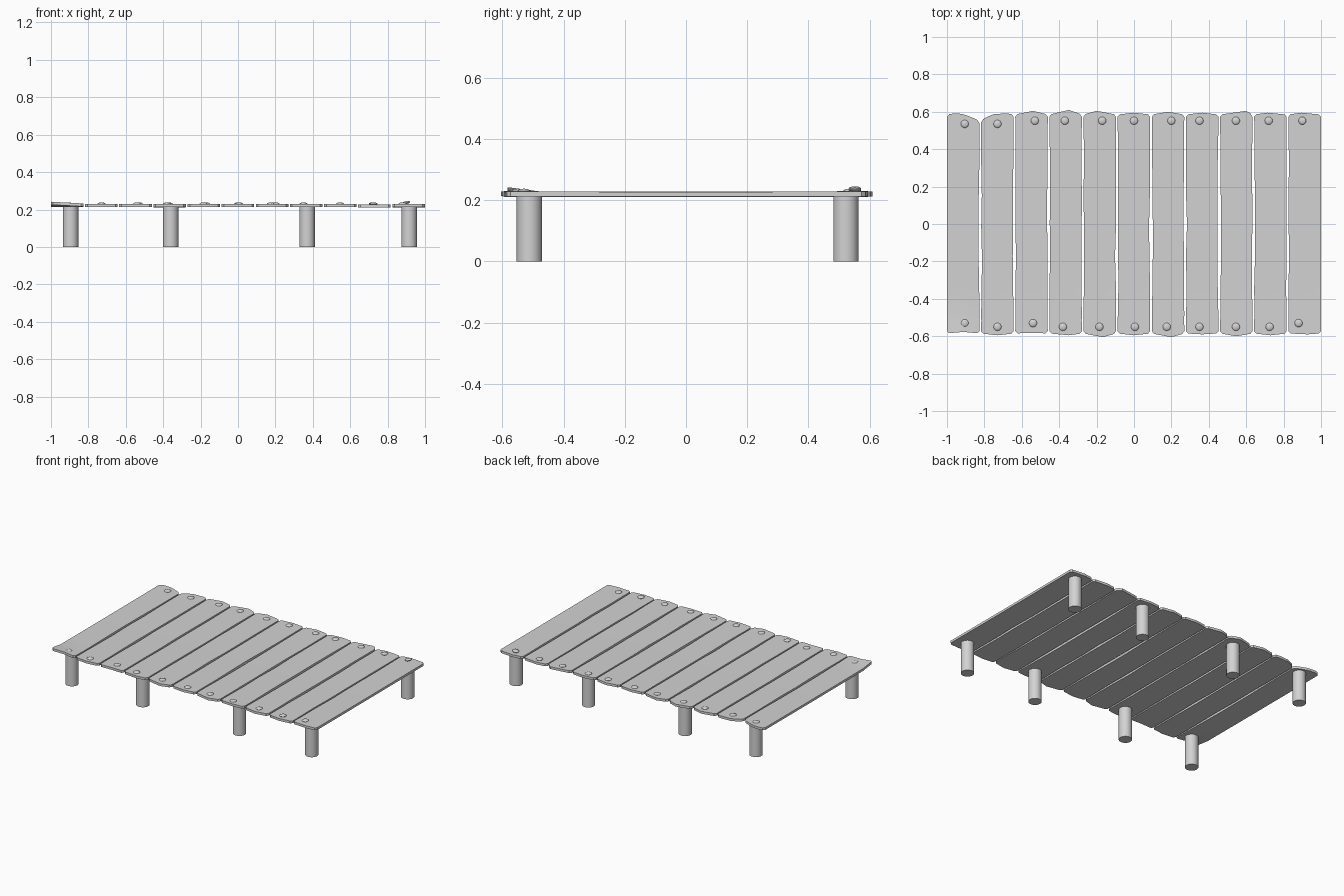
import bpy, bmesh, math, random
from mathutils import Matrix

random.seed(4)
cube = bpy.data.objects.get("Cube")
if cube:
    bpy.data.objects.remove(cube, do_unlink=True)

grey = bpy.data.materials.new("weathered grey")
grey.use_nodes = True
colour = (0.65, 0.65, 0.65, 1)
grey.diffuse_color = colour
grey.node_tree.nodes["Principled BSDF"].inputs["Base Color"].default_value = colour

COUNT, PITCH, WIDTH = 11, 0.1825, 0.174
TOP, THICK, CORNER = 0.23, 0.016, 0.585


def finish(bm, name, smooth=True):
    bmesh.ops.recalc_face_normals(bm, faces=bm.faces)
    mesh = bpy.data.meshes.new(name)
    bm.to_mesh(mesh)
    bm.free()
    mesh.materials.append(grey)
    obj = bpy.data.objects.new(name, mesh)
    bpy.context.collection.objects.link(obj)
    if smooth:
        bpy.ops.object.select_all(action='DESELECT')
        obj.select_set(True)
        bpy.context.view_layer.objects.active = obj
        bpy.ops.object.shade_smooth_by_angle(angle=math.radians(35))
    return obj


def end_y(u, peak_at, rise):
    """Pointed, hand-cut plank end with clipped corners."""
    slope = u / peak_at if u < peak_at else (1 - u) / (1 - peak_at)
    clip = 0.012 if u in (0, 1) else 0
    return CORNER + rise * slope - clip


# Peak position across the plank and its rise, at the back and front ends
back_ends = [(.2, .006), (.8, .006), (.55, .02), (.6, .025), (.4, .02), (.5, .01),
             (.5, .015), (.5, .01), (.8, .02), (.4, .01), (.4, .01)]
front_ends = [(.5, -.008), (.5, .01), (.5, -.003), (.6, .01), (.6, .02), (.5, .01),
              (.6, .02), (.5, .005), (.5, .015), (.5, .01), (.6, .005)]


def plank(i):
    x0 = -1 + i * PITCH
    columns = [0, .07, .2, .4, .5, .6, .8, .93, 1]
    rows = [0, .02, .05, .08, .2, .35, .5, .65, .8, .95, 1]
    lower = 0.003 if i == 9 else random.uniform(0, 0.0015)
    bm = bmesh.new()
    grid = []
    for v in rows:
        middle = 4 * v * (1 - v)
        left = random.uniform(0, .006) * middle if i else 0
        right = random.uniform(0, .006) * middle if i < COUNT - 1 else 0
        line = []
        for u in columns:
            x = x0 + left + (WIDTH - left - right) * u
            back, front = end_y(u, *back_ends[i]), -end_y(u, *front_ends[i])
            # Worn notch shared by the first two planks at the back
            if i == 0:
                back -= 0.035 * max(0, (u - .4) / .6) ** 1.5
            elif i == 1:
                back -= 0.03 * max(0, 1 - u / .35)
            y = front + (back - front) * v
            z = TOP - lower - 0.001 * middle
            if i == 0:  # curled front corner
                z += 0.012 * (1 - .8 * u) * max(0, 1 - v / .08)
            line.append(bm.verts.new((x, y, z)))
        grid.append(line)
    for a, b in zip(grid, grid[1:]):
        for k in range(len(columns) - 1):
            bm.faces.new((a[k], a[k + 1], b[k + 1], b[k]))
    extruded = bmesh.ops.extrude_face_region(bm, geom=bm.faces[:])
    lower_verts = [g for g in extruded["geom"] if isinstance(g, bmesh.types.BMVert)]
    bmesh.ops.translate(bm, verts=lower_verts, vec=(0, 0, -THICK))
    finish(bm, f"plank_{i + 1}")


def nail(name, x, y, z=TOP, tilt=0):
    """Flattened domed nail head."""
    bm = bmesh.new()
    place = (Matrix.Translation((x, y, z)) @ Matrix.Rotation(tilt, 4, 'Y')
             @ Matrix.Diagonal((.021, .021, .008, 1)))
    bmesh.ops.create_uvsphere(bm, u_segments=16, v_segments=8, radius=1, matrix=place)
    finish(bm, name)


for i in range(COUNT):
    plank(i)

# Nail heads along both ends
back_x = [-.905, -.73, -.53, -.37, -.17, 0, .2, .35, .545, .72, .9]
front_x = [-.905, -.73, -.54, -.38, -.185, .005, .175, .35, .545, .725, .88]
for i, (bx, fx) in enumerate(zip(back_x, front_x)):
    loose = i == COUNT - 1
    nail(f"back_nail_{i + 1}", bx, .535 if i < 2 else .552,
         TOP + (.007 if loose else 0), -.2 if loose else 0)
    nail(f"front_nail_{i + 1}", fx, -.53 if i in (0, 2, 10) else -.55)

# Round posts
for side, y in (("front", -.512), ("back", .523)):
    for n, x in enumerate((-.895, -.36, .37, .915)):
        bm = bmesh.new()
        height = TOP - THICK + .003
        bmesh.ops.create_cone(bm, cap_ends=True, segments=32, radius1=.0415, radius2=.0415,
                              depth=height, matrix=Matrix.Translation((x, y, height / 2)))
        finish(bm, f"{side}_post_{n + 1}")
